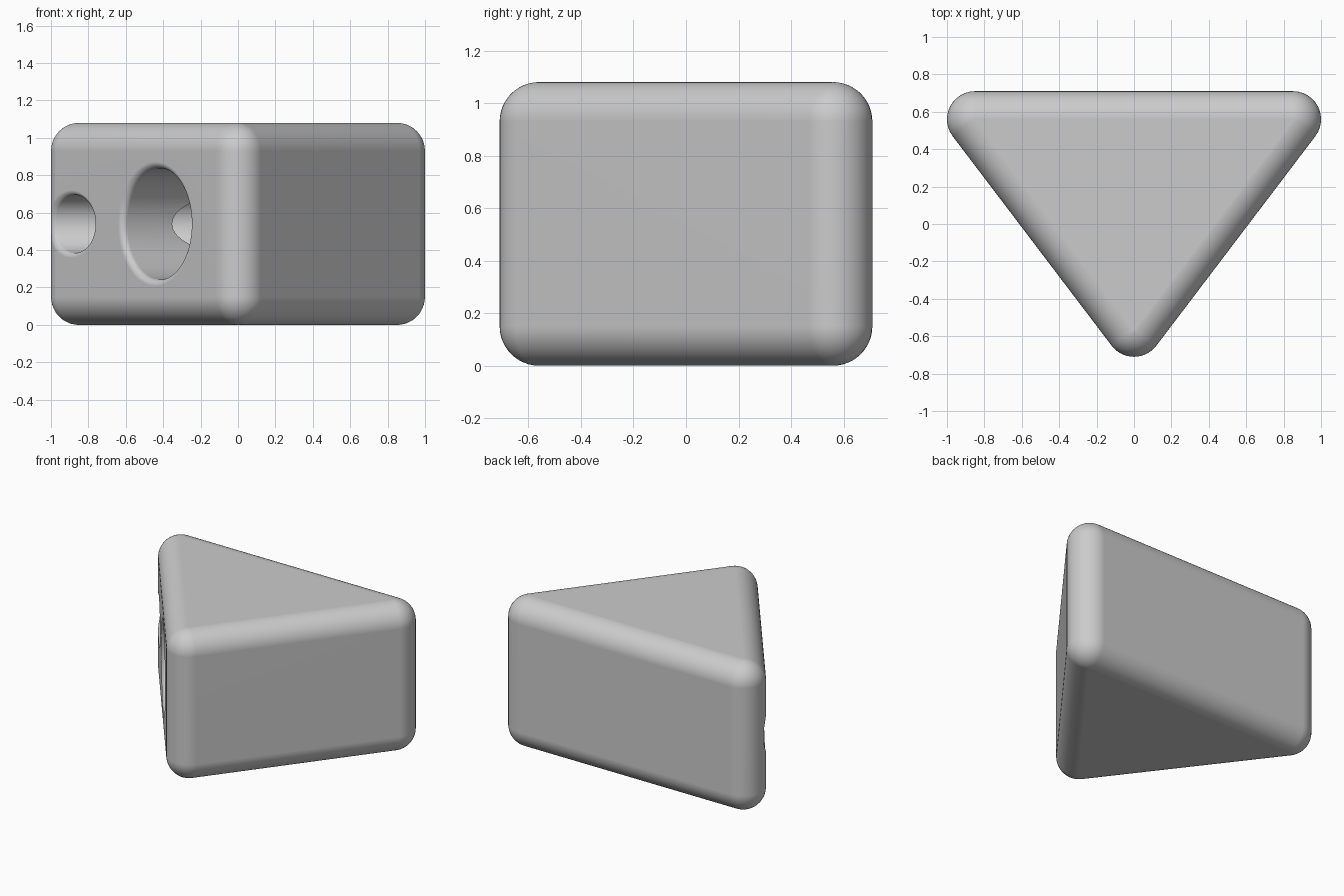
import bpy, bmesh
from math import sin, cos, pi, atan2, sqrt
from mathutils import Vector

if "Cube" in bpy.data.objects:
    bpy.data.objects.remove(bpy.data.objects["Cube"], do_unlink=True)

R = 0.15                      # rounding of every outer edge
HEIGHT = 1.08
MID = HEIGHT / 2
CENTRES = [Vector((0, -0.56)), Vector((0.85, 0.56)), Vector((-0.85, 0.56))]

grey = bpy.data.materials.new("plain grey")
grey.use_nodes = True
grey.diffuse_color = (0.6, 0.6, 0.6, 1)
grey.node_tree.nodes["Principled BSDF"].inputs["Base Color"].default_value = (0.6, 0.6, 0.6, 1)


def loft(name, rings):
    """Skin closed rings of points and cap both ends."""
    bm = bmesh.new()
    loops = [[bm.verts.new(p) for p in ring] for ring in rings]
    for a, b in zip(loops, loops[1:]):
        for i in range(len(a)):
            j = (i + 1) % len(a)
            bm.faces.new((a[i], a[j], b[j], b[i]))
    bm.faces.new(loops[0])
    bm.faces.new(loops[-1])
    bmesh.ops.recalc_face_normals(bm, faces=bm.faces)
    mesh = bpy.data.meshes.new(name)
    bm.to_mesh(mesh)
    bm.free()
    mesh.materials.append(grey)
    obj = bpy.data.objects.new(name, mesh)
    bpy.context.collection.objects.link(obj)
    return obj


def outline(radius, z, steps=12):
    """Triangle with corners rounded to the given radius."""
    points = []
    for i, c in enumerate(CENTRES):
        before, after = c - CENTRES[i - 1], CENTRES[(i + 1) % 3] - c
        start = atan2(-before.x, before.y)
        turn = (atan2(-after.x, after.y) - start) % (2 * pi)
        for k in range(steps + 1):
            a = start + turn * k / steps
            points.append((c.x + radius * cos(a), c.y + radius * sin(a), z))
    return points


def hole_cutter(name, origin, axis, radius, lip, outside, depth, surface=lambda s: 0, n=64):
    """Round tunnel whose mouth flares smoothly into the outer surface."""
    axis = Vector(axis).normalized()
    side = Vector((-axis.y, axis.x))

    def ring(r, level, seat=lambda s: 0):
        points = []
        for k in range(n):
            s, h = r * cos(2 * pi * k / n), r * sin(2 * pi * k / n)
            p = Vector(origin) + side * s + axis * (level + seat(s))
            points.append((p.x, p.y, MID + h))
        return points

    rings = [ring(radius + lip, outside)]
    for k in range(9):
        a = pi / 2 * k / 8
        rings.append(ring(radius + lip * (1 - sin(a)), lip * (1 - cos(a)), surface))
    rings.append(ring(radius, depth))
    return loft(name, rings)


# Rounded wedge body, from the bottom cap to the top cap
quarter = [pi / 2 * k / 12 for k in range(13)]
rings = [outline(max(R * cos(a), 0.004), R - R * sin(a)) for a in reversed(quarter)]
rings += [outline(max(R * cos(a), 0.004), HEIGHT - R + R * sin(a)) for a in quarter]
body = loft("wedge_body", rings)

# Sloping side face that carries the holes
normal = Vector((-1.12, -0.85)).normalized()
edge = CENTRES[2] + normal * R
slope = 0.85 / 1.12
small_y = 0.366


def left_surface(s):
    """Position along x of the body's left-hand surface near the small hole."""
    y = small_y + s
    if y < edge.y:
        return edge.x + (edge.y - y) * slope
    c = CENTRES[2]
    return c.x - sqrt(R * R - (y - c.y) ** 2)


# Cut the holes
big_x = -0.44
big_origin = (big_x, edge.y - (big_x - edge.x) / slope)
cutters = [
    hole_cutter("large_hole_cutter", big_origin, -normal, 0.297, 0.035, -0.3, 0.8),
    hole_cutter("small_hole_cutter", (0, small_y), (1, 0), 0.155, 0.025, -1.3, -0.05, left_surface),
]
bpy.context.view_layer.objects.active = body
body.select_set(True)
for cutter in cutters:
    cutter.hide_render = True
    mod = body.modifiers.new("hole", "BOOLEAN")
    mod.operation = "DIFFERENCE"
    mod.solver = "EXACT"
    mod.object = cutter
    bpy.ops.object.modifier_apply(modifier=mod.name)
    bpy.data.objects.remove(cutter, do_unlink=True)

# Smooth rounding with flat main faces
bpy.ops.object.shade_smooth_by_angle(angle=0.6)
weighted = body.modifiers.new("flat_faces", "WEIGHTED_NORMAL")
weighted.keep_sharp = True
